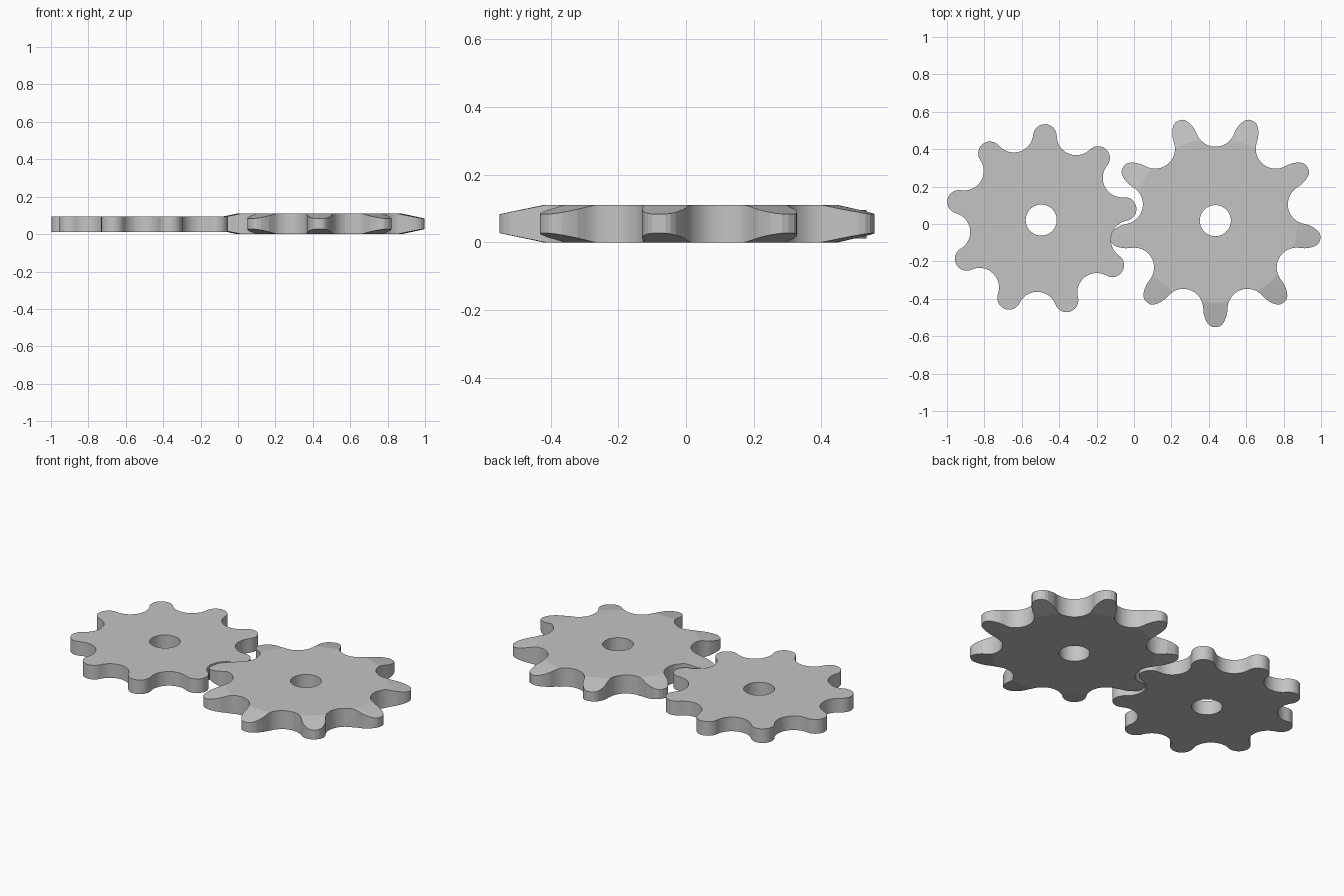
import bpy, bmesh, math
from mathutils import Matrix, Vector

if "Cube" in bpy.data.objects:
    bpy.data.objects.remove(bpy.data.objects["Cube"])

TEETH = 9
STEP = 2 * math.pi / TEETH

grey = bpy.data.materials.new("plain grey")
grey.diffuse_color = (0.552, 0.552, 0.552, 1)
grey.use_nodes = True
grey.node_tree.nodes["Principled BSDF"].inputs["Base Color"].default_value = grey.diffuse_color


def arc(cx, cy, r, a0, a1, n):
    """Points on an arc, angles in degrees."""
    return [(cx + r * math.cos(math.radians(a0 + (a1 - a0) * i / n)),
             cy + r * math.sin(math.radians(a0 + (a1 - a0) * i / n)))
            for i in range(n + 1)]


def new_object(name, bm):
    bm.normal_update()
    if bm.calc_volume(signed=True) < 0:
        bmesh.ops.reverse_faces(bm, faces=bm.faces)
    mesh = bpy.data.meshes.new(name)
    bm.to_mesh(mesh)
    bm.free()
    mesh.materials.append(grey)
    ob = bpy.data.objects.new(name, mesh)
    bpy.context.collection.objects.link(ob)
    return ob


def toothed_prism(name, tooth, phase):
    """Repeat one tooth-and-valley outline around the wheel as a closed prism."""
    bm = bmesh.new()
    low, high = [], []
    for k in range(TEETH):
        turn = Matrix.Rotation(math.radians(phase) + k * STEP, 4, 'Z')
        for x, y in tooth:
            low.append(bm.verts.new(turn @ Vector((x, y, -0.2))))
            high.append(bm.verts.new(turn @ Vector((x, y, 0.2))))
    n = len(low)
    bm.faces.new(low[::-1])
    bm.faces.new(high)
    for i in range(n):
        j = (i + 1) % n
        bm.faces.new((low[i], low[j], high[j], high[i]))
    return new_object(name, bm)


def turned_blank(profile, n=72):
    """Ring turned from a closed (radius, z) profile."""
    bm = bmesh.new()
    rings = [[bm.verts.new((r * math.cos(2 * math.pi * i / n),
                            r * math.sin(2 * math.pi * i / n), z))
              for r, z in profile] for i in range(n)]
    m = len(profile)
    for i in range(n):
        a, b = rings[i], rings[(i + 1) % n]
        for j in range(m):
            bm.faces.new((a[j], b[j], b[(j + 1) % m], a[(j + 1) % m]))
    return new_object("blank", bm)


def sprocket(name, tooth, phase, profile, centre):
    ob = toothed_prism(name, tooth, phase)
    blank = turned_blank(profile)
    blank.hide_render = True
    mod = ob.modifiers.new("cut teeth", 'BOOLEAN')
    mod.operation = 'INTERSECT'
    mod.object = blank
    # Use the first solver that returns a solid
    for solver in ('EXACT', 'MANIFOLD', 'FLOAT'):
        mod.solver = solver
        bpy.context.view_layer.update()
        graph = bpy.context.evaluated_depsgraph_get()
        mesh = bpy.data.meshes.new_from_object(ob.evaluated_get(graph))
        if len(mesh.polygons) > 100:
            break
    ob.modifiers.clear()
    ob.data = mesh
    mesh.name = name
    mesh.materials.clear()
    mesh.materials.append(grey)
    for poly in mesh.polygons:
        poly.material_index = 0
    bpy.data.objects.remove(blank)
    bpy.ops.object.select_all(action='DESELECT')
    bpy.context.view_layer.objects.active = ob
    ob.select_set(True)
    bpy.ops.object.shade_smooth_by_angle(angle=math.radians(10.5))
    ob.location = centre


def valley(seat_r, r, start):
    """Round roller seat between two teeth, mirrored about the half pitch."""
    cx, cy = seat_r * math.cos(STEP / 2), seat_r * math.sin(STEP / 2)
    return arc(cx, cy, r, start, 400 - start, 18)[:-1]


# Thin sprocket with round-ended teeth
tooth = arc(0.45, 0, 0.063, -86.4, 86.4, 20)[:-1] + valley(0.488, 0.104, 266.4)
sprocket("flat_sprocket", tooth, 7.5,
         [(0.083, -0.042), (0.65, -0.042), (0.65, 0.042), (0.083, 0.042)],
         (-0.496, 0.021, 0.053))

# Thick sprocket with tapered teeth, bevelled on both faces
side = [(0.495, 0.063), (0.52, 0.056), (0.542, 0.046), (0.558, 0.034), (0.567, 0.02)]
tooth = ([(x, -y) for x, y in side] + [(0.57, 0)] + side[::-1]
         + valley(0.501, 0.106, 268) + [(0.467, -0.065)])
# (the last point closes the seat at the next tooth, so turn it by one pitch)
c, s = math.cos(STEP), math.sin(STEP)
x, y = tooth[-1]
tooth[-1] = (x * c - y * s, x * s + y * c)
sprocket("bevelled_sprocket", tooth, 30,
         [(0.083, -0.055), (0.44, -0.055), (0.65, -0.0113),
          (0.65, 0.0113), (0.44, 0.055), (0.083, 0.055)],
         (0.435, 0.018, 0.055))
